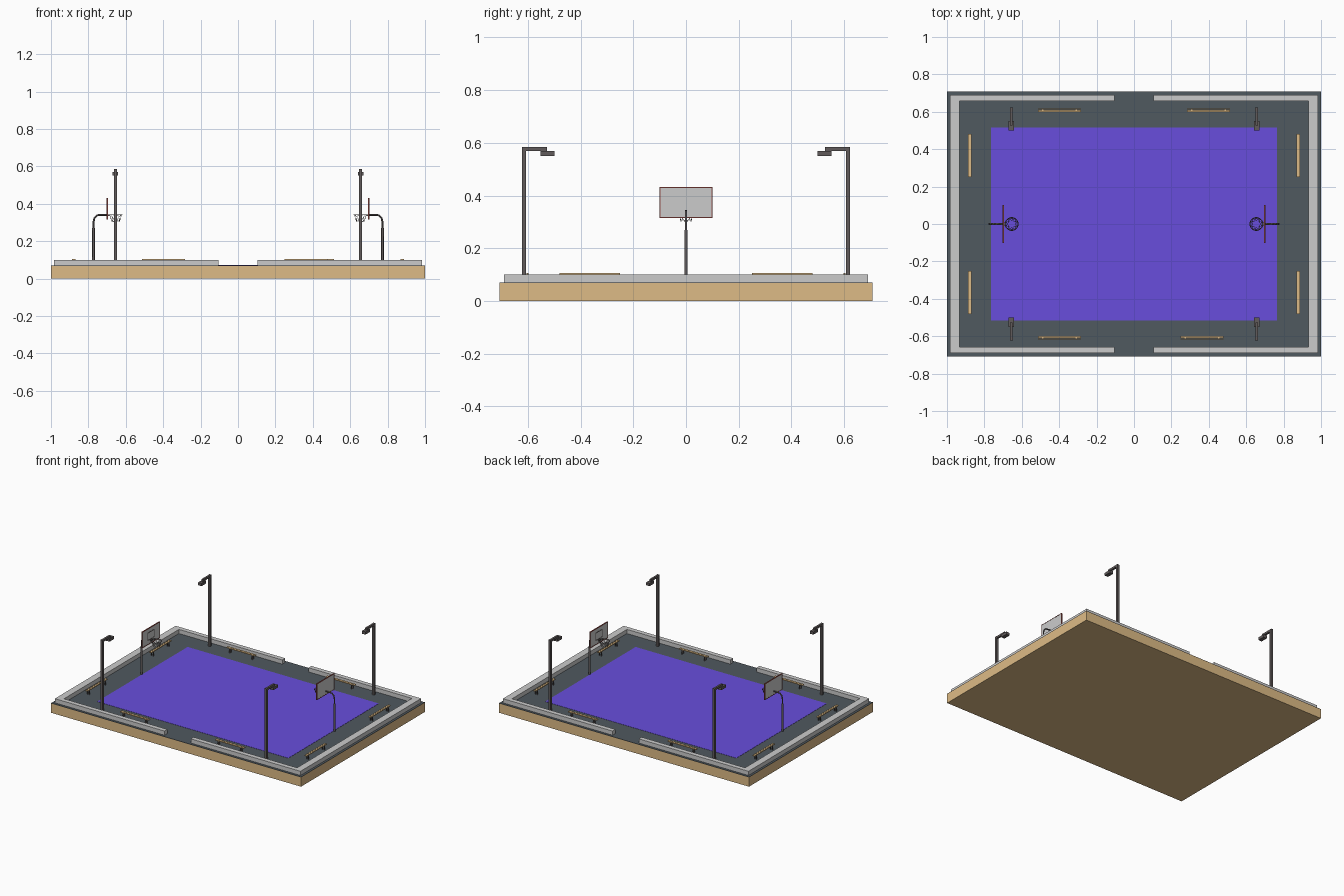
import bpy, bmesh
from math import pi, cos, sin
from mathutils import Vector

if "Cube" in bpy.data.objects:
    bpy.data.objects.remove(bpy.data.objects["Cube"])


def material(name, rgb):
    m = bpy.data.materials.new(name)
    m.diffuse_color = (*rgb, 1)
    m.use_nodes = True
    m.node_tree.nodes["Principled BSDF"].inputs["Base Color"].default_value = m.diffuse_color
    return m


WOOD = material("wood", (0.73, 0.5, 0.24))
ASPHALT = material("asphalt", (0.08, 0.1, 0.115))
PURPLE = material("court_purple", (0.14, 0.076, 0.72))
METAL = material("dark_metal", (0.12, 0.105, 0.105))
RED = material("red_trim", (0.3, 0.07, 0.06))
FLOOR = 0.07


def boxes(name, ranges, mat=None):
    """One object from boxes given as (x0, x1, y0, y1, z0, z1)."""
    bm = bmesh.new()
    for x0, x1, y0, y1, z0, z1 in ranges:
        vs = bmesh.ops.create_cube(bm, size=1)["verts"]
        for v in vs:
            v.co = Vector(((x0 + x1) / 2 + v.co.x * abs(x1 - x0),
                           (y0 + y1) / 2 + v.co.y * abs(y1 - y0),
                           (z0 + z1) / 2 + v.co.z * abs(z1 - z0)))
    mesh = bpy.data.meshes.new(name)
    bm.to_mesh(mesh)
    bm.free()
    ob = bpy.data.objects.new(name, mesh)
    bpy.context.collection.objects.link(ob)
    if mat:
        mesh.materials.append(mat)
    return ob


def tubes(name, paths, radius, mat, closed=False, res=1):
    """Round bars swept along point paths."""
    cu = bpy.data.curves.new(name, "CURVE")
    cu.dimensions = "3D"
    cu.bevel_depth = radius
    cu.bevel_resolution = res
    cu.use_fill_caps = True
    for pts in paths:
        sp = cu.splines.new("POLY")
        sp.points.add(len(pts) - 1)
        for p, co in zip(sp.points, pts):
            p.co = (*co, 1)
        sp.use_cyclic_u = closed
    ob = bpy.data.objects.new(name, cu)
    bpy.context.collection.objects.link(ob)
    cu.materials.append(mat)
    return ob


# Ground: wooden plinth, asphalt skin, playing surface
boxes("plinth", [(-1, 1, -0.708, 0.708, 0, FLOOR - 0.002)], WOOD)
boxes("asphalt", [(-1, 1, -0.708, 0.708, FLOOR - 0.002, FLOOR)], ASPHALT)
boxes("court_surface", [(-0.765, 0.765, -0.517, 0.517, FLOOR, FLOOR + 0.0015)], PURPLE)

# Low wall, open in the middle of the front and back
for s, side in ((-1, "left"), (1, "right")):
    parts = [(s * 0.933, s * 0.983, -0.69, 0.69, FLOOR, 0.1)]
    for t in (-1, 1):
        parts.append((s * 0.105, s * 0.933, t * 0.657, t * 0.69, FLOOR, 0.1))
    boxes("low_wall_" + side, parts)


def bench(name, cx, cy, along_y):
    """Slatted bench with dark legs, 0.23 long."""
    def place(u0, u1, v0, v1, z0, z1):
        if along_y:
            return (cx + v0, cx + v1, cy + u0, cy + u1, z0, z1)
        return (cx + u0, cx + u1, cy + v0, cy + v1, z0, z1)
    boxes(name + "_slats", [place(-0.115, 0.115, v - 0.0027, v + 0.0027, 0.1, 0.106)
                            for v in (-0.0065, 0, 0.0065)], WOOD)
    legs = []
    for u in (-0.09, 0.09):
        legs.append(place(u - 0.004, u + 0.004, -0.009, 0.009, 0.096, 0.1))
        for v in (-0.007, 0.007):
            legs.append(place(u - 0.004, u + 0.004, v - 0.002, v + 0.002, FLOOR, 0.096))
    boxes(name + "_legs", legs, METAL)


for s, side in ((-1, "left"), (1, "right")):
    bench(f"bench_{side}_front", s * 0.877, -0.365, True)
    bench(f"bench_{side}_back", s * 0.877, 0.365, True)
    bench(f"bench_back_{side}", s * 0.398, 0.608, False)
bench("bench_front_left", -0.398, -0.608, False)
bench("bench_front_right", 0.363, -0.608, False)

# Four lamp posts reaching over the court
for s, side in ((-1, "left"), (1, "right")):
    for t, end in ((-1, "front"), (1, "back")):
        x = s * 0.656
        boxes(f"lamp_post_{side}_{end}", [
            (x - 0.008, x + 0.008, t * 0.607, t * 0.623, FLOOR, 0.585),
            (x - 0.007, x + 0.007, t * 0.527, t * 0.607, 0.57, 0.585)], METAL)
        boxes(f"lamp_head_{side}_{end}", [
            (x - 0.014, x + 0.014, t * 0.5, t * 0.552, 0.55, 0.57)], METAL)


def hoop(side, s):
    # Post in two thicknesses, bent over to the board
    tubes(f"hoop_post_lower_{side}", [[(s * 0.772, 0, FLOOR), (s * 0.772, 0, 0.27)]],
          0.0075, METAL)
    tubes(f"hoop_post_upper_{side}", [[(s * 0.772, 0, 0.26), (s * 0.772, 0, 0.305),
          (s * 0.767, 0, 0.325), (s * 0.752, 0, 0.339), (s * 0.735, 0, 0.341),
          (s * 0.7, 0, 0.341)]], 0.005, METAL)
    # Board with a coloured border and target square on the court side
    boxes(f"backboard_{side}", [(s * 0.697, s * 0.702, -0.098, 0.098, 0.317, 0.43)])
    border = []
    for t in (-1, 1):
        border.append((s * 0.695, s * 0.703, t * 0.097, t * 0.101, 0.315, 0.432))
    for z in (0.315, 0.428):
        border.append((s * 0.695, s * 0.703, -0.097, 0.097, z, z + 0.004))
    boxes(f"backboard_border_{side}", border, RED)
    mark = [(s * 0.6955, s * 0.697, t * 0.035, t * 0.039, 0.345, 0.402) for t in (-1, 1)]
    mark += [(s * 0.6955, s * 0.697, -0.035, 0.035, z, z + 0.004) for z in (0.345, 0.398)]
    boxes(f"target_square_{side}", mark, METAL)
    # Ring, its bracket and the crossed strands of the net
    cx, n = s * 0.654, 20

    def ring_point(r, a, z):
        return (cx + r * cos(a), r * sin(a), z)
    tubes(f"ring_{side}", [[ring_point(0.0345, 2 * pi * i / n, 0.341) for i in range(n)]],
          0.0025, METAL, closed=True)
    boxes(f"ring_bracket_{side}", [(s * 0.687, s * 0.697, -0.009, 0.009, 0.334, 0.344)], METAL)
    levels = ((0.034, 0.341), (0.03, 0.328), (0.024, 0.315), (0.019, 0.302))
    strands = [[ring_point(r, 2 * pi * i / 10 + d * k * pi / 10, z)
                for k, (r, z) in enumerate(levels)] for i in range(10) for d in (-1, 1)]
    tubes(f"net_{side}", strands, 0.001, METAL, res=0)


hoop("left", -1)
hoop("right", 1)
